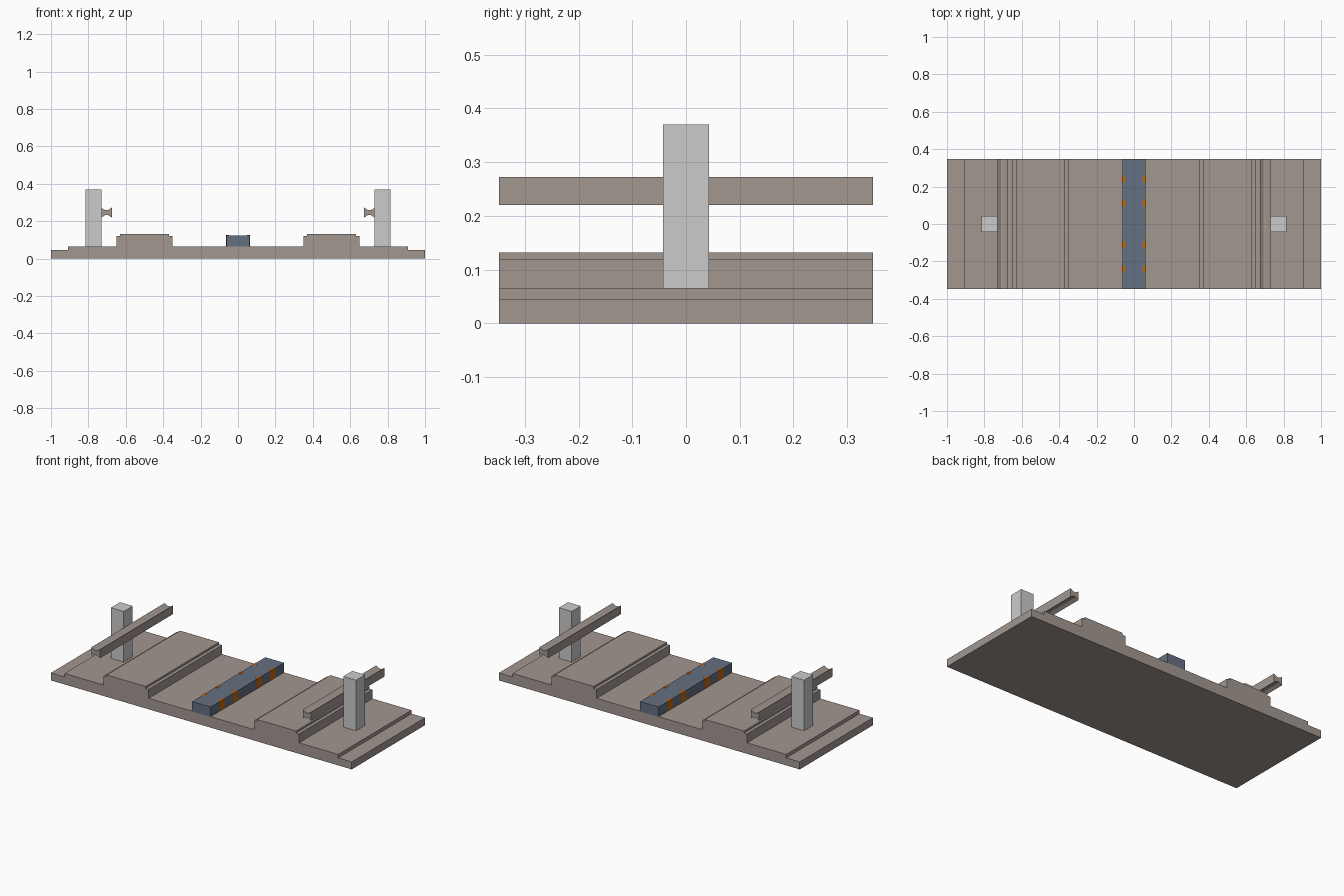
import bpy, bmesh, math

if "Cube" in bpy.data.objects:
    bpy.data.objects.remove(bpy.data.objects["Cube"])

HALF_Y = 0.348

def material(name, rgb):
    m = bpy.data.materials.new(name)
    m.diffuse_color = (*rgb, 1)
    m.use_nodes = True
    m.node_tree.nodes["Principled BSDF"].inputs["Base Color"].default_value = m.diffuse_color
    return m

CONCRETE = material("warm_grey_concrete", (0.36, 0.31, 0.28))
STEEL = material("light_grey", (0.60, 0.60, 0.60))
BLUE = material("slate_blue", (0.13, 0.16, 0.22))
ORANGE = material("orange", (0.62, 0.13, 0.0))

def extrude(name, pts, depth, mat, axis):
    """Extrude a closed 2D outline along y (centred) or up along z from depth[0] to depth[1]."""
    bm = bmesh.new()
    a, b = depth
    co = (lambda p, d: (p[0], d, p[1])) if axis == "y" else (lambda p, d: (p[0], p[1], d))
    face = bm.faces.new([bm.verts.new(co(p, a)) for p in pts])
    ext = bmesh.ops.extrude_face_region(bm, geom=[face])
    verts = [g for g in ext["geom"] if isinstance(g, bmesh.types.BMVert)]
    bmesh.ops.translate(bm, verts=verts, vec=(0, b - a, 0) if axis == "y" else (0, 0, b - a))
    bmesh.ops.recalc_face_normals(bm, faces=bm.faces)
    me = bpy.data.meshes.new(name)
    bm.to_mesh(me)
    bm.free()
    me.materials.append(mat)
    ob = bpy.data.objects.new(name, me)
    bpy.context.collection.objects.link(ob)
    return ob

def rect(x0, x1, y0, y1):
    return [(x0, y0), (x1, y0), (x1, y1), (x0, y1)]

# Base slab: stepped outer edges and two raised tracks
half = [(0.35, 0.066), (0.35, 0.12), (0.37, 0.12), (0.37, 0.132), (0.63, 0.132),
        (0.63, 0.12), (0.65, 0.12), (0.65, 0.066), (0.91, 0.066), (0.91, 0.045),
        (1.0, 0.045), (1.0, 0.0)]
extrude("base_slab", half + [(-x, z) for x, z in reversed(half)], (-HALF_Y, HALF_Y), CONCRETE, "y")

# Central divider
extrude("central_divider", rect(-0.062, 0.062, 0.064, 0.124), (-HALF_Y, HALF_Y), BLUE, "y")

# Posts, waisted rails and orange markers, on both sides
rail = [(0.73, 0.22), (0.712, 0.232), (0.693, 0.232), (0.675, 0.22),
        (0.675, 0.272), (0.693, 0.26), (0.712, 0.26), (0.73, 0.272)]
for s, side in ((-1, "left"), (1, "right")):
    extrude(side + "_post", rect(s * 0.73, s * 0.815, -0.043, 0.043), (0.064, 0.37), STEEL, "z")
    extrude(side + "_rail", [(s * x, z) for x, z in rail], (-HALF_Y, HALF_Y), CONCRETE, "y")
    for i, y in enumerate((-0.24, -0.11, 0.11, 0.24)):
        outline = [(s * 0.063, y - 0.021), (s * 0.063, y + 0.021),
                   (s * 0.048, y + 0.013), (s * 0.048, y - 0.013)]
        extrude(f"{side}_marker_{i + 1}", outline, (0.066, 0.125), ORANGE, "z")
